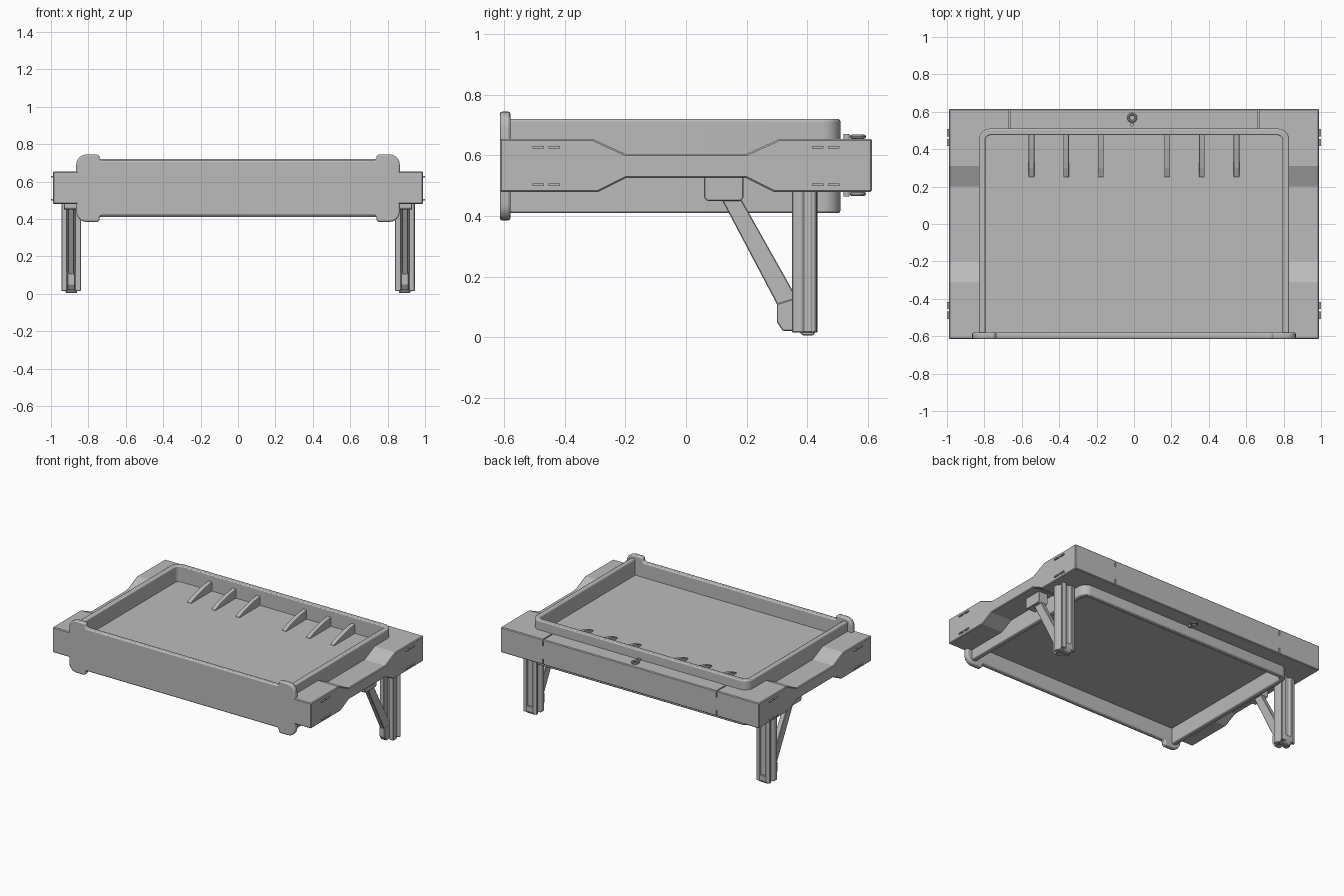
import bpy
import bmesh
from math import pi, cos, sin
from mathutils import Vector

cube = bpy.data.objects.get("Cube")
if cube:
    bpy.data.objects.remove(cube, do_unlink=True)

grey = bpy.data.materials.new("light_grey")
grey.use_nodes = True
COLOUR = (0.5, 0.5, 0.5, 1)
grey.diffuse_color = COLOUR
for node in grey.node_tree.nodes:
    if node.type == 'BSDF_PRINCIPLED':
        node.inputs["Base Color"].default_value = COLOUR


def finish(name, bm, bevel=0, segments=2):
    """Turn a bmesh into a grey object with an optional edge bevel."""
    bmesh.ops.recalc_face_normals(bm, faces=bm.faces)
    mesh = bpy.data.meshes.new(name)
    bm.to_mesh(mesh)
    bm.free()
    mesh.materials.append(grey)
    ob = bpy.data.objects.new(name, mesh)
    bpy.context.collection.objects.link(ob)
    if bevel:
        add_bevel(ob, bevel, segments)
    return ob


def add_bevel(ob, width, segments=2):
    mod = ob.modifiers.new("edge_bevel", 'BEVEL')
    mod.width = width
    mod.segments = segments
    mod.limit_method = 'ANGLE'


def add_prism(bm, pts, axis, lo, hi):
    """Extrude a closed outline along the named axis from lo to hi."""
    place = {'x': lambda a, b, h: (h, a, b),
             'y': lambda a, b, h: (a, h, b),
             'z': lambda a, b, h: (a, b, h)}[axis]
    low = [bm.verts.new(place(a, b, lo)) for a, b in pts]
    high = [bm.verts.new(place(a, b, hi)) for a, b in pts]
    bm.faces.new(low)
    bm.faces.new(high)
    for i in range(len(pts)):
        j = (i + 1) % len(pts)
        bm.faces.new((low[i], low[j], high[j], high[i]))


def prism(name, pts, axis, lo, hi, bevel=0, segments=2):
    bm = bmesh.new()
    add_prism(bm, pts, axis, lo, hi)
    return finish(name, bm, bevel, segments)


def rect(a0, a1, b0, b1):
    return [(a0, b0), (a1, b0), (a1, b1), (a0, b1)]


def box(name, xs, ys, zs, bevel=0):
    return prism(name, rect(*xs, *ys), 'z', *zs, bevel)


def rounded(corners, steps=6):
    """Outline from (a, b, radius) corners, each filleted by its radius."""
    out = []
    for i, (a, b, r) in enumerate(corners):
        p = Vector((a, b))
        if r == 0:
            out.append((a, b))
            continue
        d0 = (Vector(corners[i - 1][:2]) - p).normalized()
        d1 = (Vector(corners[(i + 1) % len(corners)][:2]) - p).normalized()
        for k in range(steps + 1):
            t = k / steps * pi / 2
            out.append(tuple(p + d0 * r * (1 - sin(t)) + d1 * r * (1 - cos(t))))
    return out


def cut(ob, cutter):
    cutter.hide_render = True
    cutter.display_type = 'WIRE'
    mod = ob.modifiers.new("cut", 'BOOLEAN')
    mod.operation = 'DIFFERENCE'
    mod.solver = 'EXACT'
    mod.object = cutter


def smooth(ob):
    bpy.ops.object.select_all(action='DESELECT')
    ob.select_set(True)
    bpy.context.view_layer.objects.active = ob
    bpy.ops.object.shade_smooth_by_angle()


# Outer frame: side profile with narrow grips, opened up for the tray
half_top = [(0.2, 0.605), (0.31, 0.655), (0.615, 0.655)]
half_low = [(0.615, 0.48), (0.29, 0.48), (0.2, 0.525)]
profile = (half_top + half_low + [(-y, z) for y, z in reversed(half_low)]
           + [(-y, z) for y, z in reversed(half_top)])
frame = prism("outer_frame", profile, 'x', -0.99, 0.99)
cut(frame, box("tray_opening_cutter", (-0.805, 0.805), (-0.8, 0.485), (0.3, 0.9)))
add_bevel(frame, 0.005, 1)

# Seam grooves across the back beam
bm = bmesh.new()
for s in (-1, 1):
    xs = (s * 0.665 - 0.004, s * 0.665 + 0.004)
    add_prism(bm, rect(*xs, 0.45, 0.7), 'z', 0.645, 0.7)
    for zs in ((0.61, 0.64), (0.47, 0.52)):
        add_prism(bm, rect(*xs, 0.605, 0.7), 'z', *zs)
cut(frame, finish("seam_cutter", bm))

# Tray wall: rounded U, open at the front
outer = [(-0.83, -0.59, 0), (-0.83, 0.51, 0.06), (0.83, 0.51, 0.06), (0.83, -0.59, 0)]
inner = [(0.795, -0.59, 0), (0.795, 0.475, 0.03), (-0.795, 0.475, 0.03), (-0.795, -0.59, 0)]
smooth(prism("tray_wall", rounded(outer + inner), 'z', 0.41, 0.72, 0.007))
box("tray_floor", (-0.8, 0.8), (-0.59, 0.48), (0.52, 0.61))

# Front panel with a rounded lobe at each corner
MID = 0.565
quarter = [(0.74, 0.147, 0.015), (0.74, 0.18, 0.016), (0.865, 0.18, 0.055)]
top = quarter + [(0.865, -0.18, 0.055), (0.74, -0.18, 0.016), (0.74, -0.147, 0.015)]
panel = top + [(-a, b, r) for a, b, r in reversed(top)]
panel = [(a, MID + b, r) for a, b, r in panel]
smooth(prism("front_panel", rounded(panel), 'y', -0.615, -0.58, 0.008))

# Sloping ribs on the tray floor against the back wall
rib = [(0.25, 0.6), (0.25, 0.617), (0.3, 0.637), (0.4, 0.662), (0.485, 0.675), (0.485, 0.6)]
for s in (-1, 1):
    for n, x in enumerate((0.178, 0.363, 0.548)):
        side = "left" if s > 0 else "right"
        prism(f"floor_rib_{side}_{n + 1}", rib, 'x', s * x - 0.015, s * x + 0.015, 0.004)

# Folding legs, struts, brackets and side clips
strut = [(0.115, 0.46), (0.18, 0.46), (0.36, 0.14), (0.36, 0.1), (0.305, 0.1)]
toe = [(0.41, 0.02), (0.32, 0.02), (0.3, 0.05), (0.3, 0.11), (0.35, 0.125), (0.41, 0.125)]
cap = [(0.365, 0.03), (0.385, 0.005), (0.42, 0.005), (0.432, 0.025), (0.432, 0.06), (0.365, 0.06)]
bracket = [(0.06, 0.55), (0.06, 0.46), (0.07, 0.45), (0.18, 0.45), (0.19, 0.46), (0.19, 0.55)]
leg = [(0.84, 0.35), (0.871, 0.35), (0.871, 0.395), (0.914, 0.395), (0.914, 0.35),
       (0.945, 0.35), (0.945, 0.385), (0.932, 0.39), (0.932, 0.412), (0.945, 0.417),
       (0.945, 0.43), (0.914, 0.435), (0.907, 0.42), (0.878, 0.42), (0.871, 0.435),
       (0.84, 0.43), (0.84, 0.417), (0.853, 0.412), (0.853, 0.39), (0.84, 0.385)]
for s, side in ((1, "left"), (-1, "right")):
    prism(f"leg_{side}", [(s * x, y) for x, y in leg], 'z', 0.015, 0.49, 0.003, 1)
    for part, outline, x0, x1 in (("strut", strut, 0.876, 0.909), ("leg_toe", toe, 0.872, 0.913),
                                  ("leg_cap", cap, 0.862, 0.923), ("strut_bracket", bracket, 0.86, 0.93)):
        prism(f"{part}_{side}", outline, 'x', s * x0, s * x1, 0.003, 1)
    bm = bmesh.new()
    for z in (0.503, 0.627):
        for f in (-1, 1):
            for y in (0.435, 0.488):
                ys = (f * y - 0.019, f * y + 0.019)
                add_prism(bm, rect(*ys, z - 0.004, z + 0.004), 'x', s * 0.98, s * 1.0)
    finish(f"side_clips_{side}", bm)

# Small latch rings and pins above and below the back beam
for place, z in (("top", 0.662), ("bottom", 0.473)):
    bpy.ops.mesh.primitive_torus_add(location=(-0.01, 0.568, z), major_radius=0.02, minor_radius=0.007,
                                     major_segments=16, minor_segments=8)
    ring = bpy.context.object
    bpy.ops.mesh.primitive_cylinder_add(location=(-0.01, 0.531, z), radius=0.01, depth=0.018, vertices=16)
    pin = bpy.context.object
    for ob, name in ((ring, "latch_ring"), (pin, "latch_pin")):
        ob.name = f"{name}_{place}"
        ob.data.materials.append(grey)
        smooth(ob)
